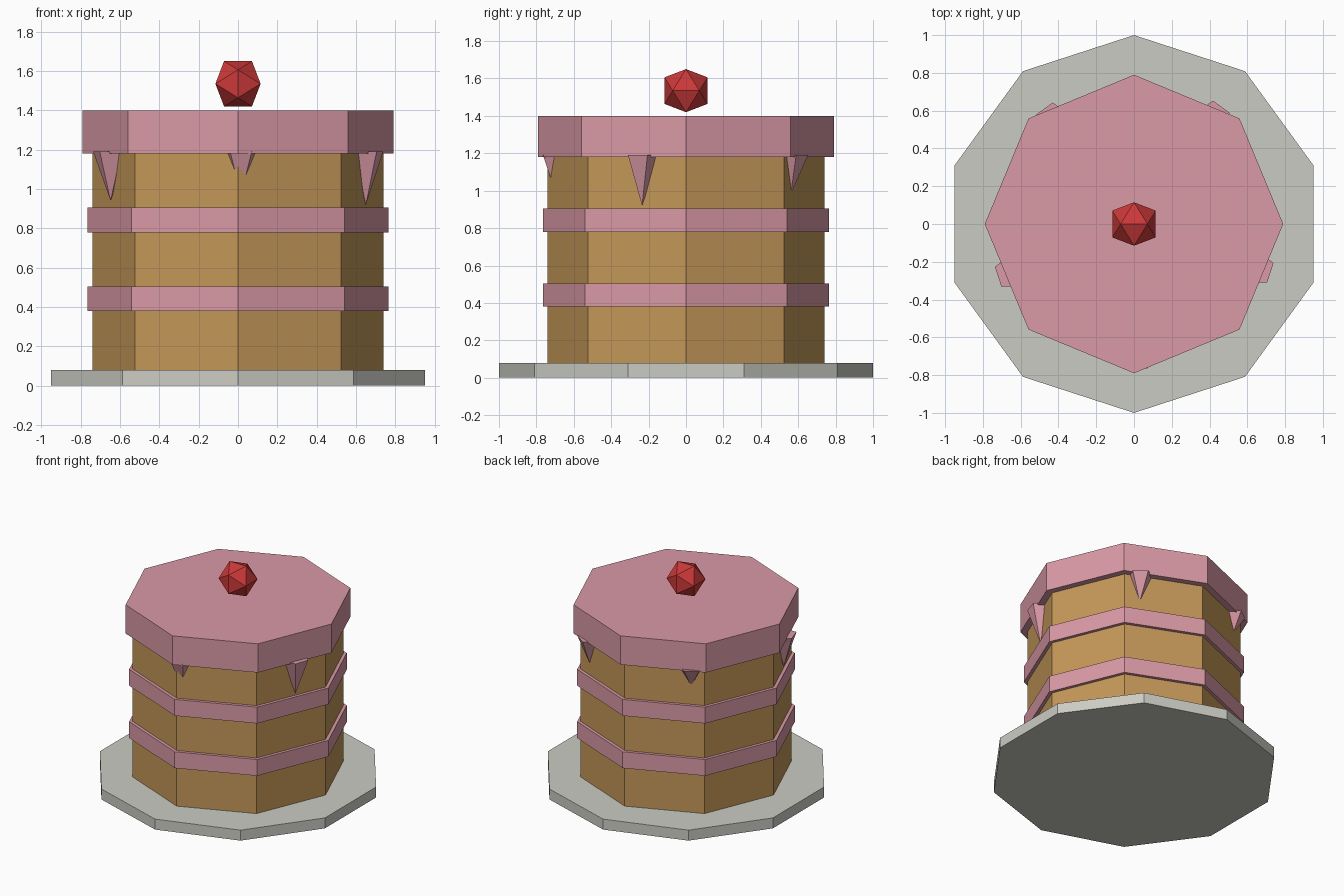
import bpy
import bmesh
from math import sin, cos, tau
from mathutils import Vector

cube = bpy.data.objects.get("Cube")
if cube:
    bpy.data.objects.remove(cube, do_unlink=True)


def make_material(name, rgb):
    mat = bpy.data.materials.new(name)
    mat.use_nodes = True
    mat.diffuse_color = (*rgb, 1)
    mat.node_tree.nodes["Principled BSDF"].inputs["Base Color"].default_value = (*rgb, 1)
    return mat


pink = make_material("pink icing", (0.70, 0.32, 0.38))
sponge = make_material("golden sponge", (0.55, 0.31, 0.10))
stone = make_material("pale grey", (0.60, 0.60, 0.55))
red = make_material("cherry red", (0.60, 0.04, 0.04))


def hull_object(name, points, mat):
    """Flat-shaded convex solid wrapped around a set of points."""
    bm = bmesh.new()
    for p in points:
        bm.verts.new(p)
    bmesh.ops.convex_hull(bm, input=bm.verts)
    bmesh.ops.dissolve_limit(bm, angle_limit=0.01, verts=bm.verts, edges=bm.edges)
    bmesh.ops.recalc_face_normals(bm, faces=bm.faces)
    mesh = bpy.data.meshes.new(name)
    bm.to_mesh(mesh)
    bm.free()
    mesh.materials.append(mat)
    obj = bpy.data.objects.new(name, mesh)
    bpy.context.collection.objects.link(obj)
    return obj


def ring(sides, radius, z, x=0, y=0):
    """Regular polygon with its first corner towards +y."""
    return [Vector((x + radius * sin(tau * i / sides), y + radius * cos(tau * i / sides), z))
            for i in range(sides)]


def prism(name, sides, radius, bottom, top, mat):
    return hull_object(name, ring(sides, radius, bottom) + ring(sides, radius, top), mat)


# Plate, cake body and icing layers
prism("plate", 10, 1.0, 0, 0.08, stone)
prism("cake_body", 8, 0.74, 0.08, 1.20, sponge)
prism("lower_icing_band", 8, 0.765, 0.38, 0.505, pink)
prism("upper_icing_band", 8, 0.765, 0.78, 0.905, pink)
prism("top_icing", 8, 0.79, 1.18, 1.40, pink)

# Icing drips: five-sided cones hanging under the rim (x, y, tip height)
drips = {
    "front": (0.015, -0.69, 0.97),
    "front_left": (0.65, -0.235, 0.92),
    "front_right": (-0.648, -0.255, 0.94),
    "back_left": (0.418, 0.56, 0.98),
    "back_right": (-0.43, 0.55, 1.04),
}
for place, (x, y, tip) in drips.items():
    hull_object("icing_drip_" + place, ring(5, 0.093, 1.19, x, y) + [Vector((x, y, tip))], pink)

# Cherry: an icosahedron from three crossed golden rectangles
long, short = 0.115, 0.071
corners = []
for a in (-short, short):
    for b in (-long, long):
        corners += [Vector((a, 0, b)), Vector((b, a, 0)), Vector((0, b, a))]
cherry = hull_object("cherry", corners, red)
cherry.location.z = 1.535
